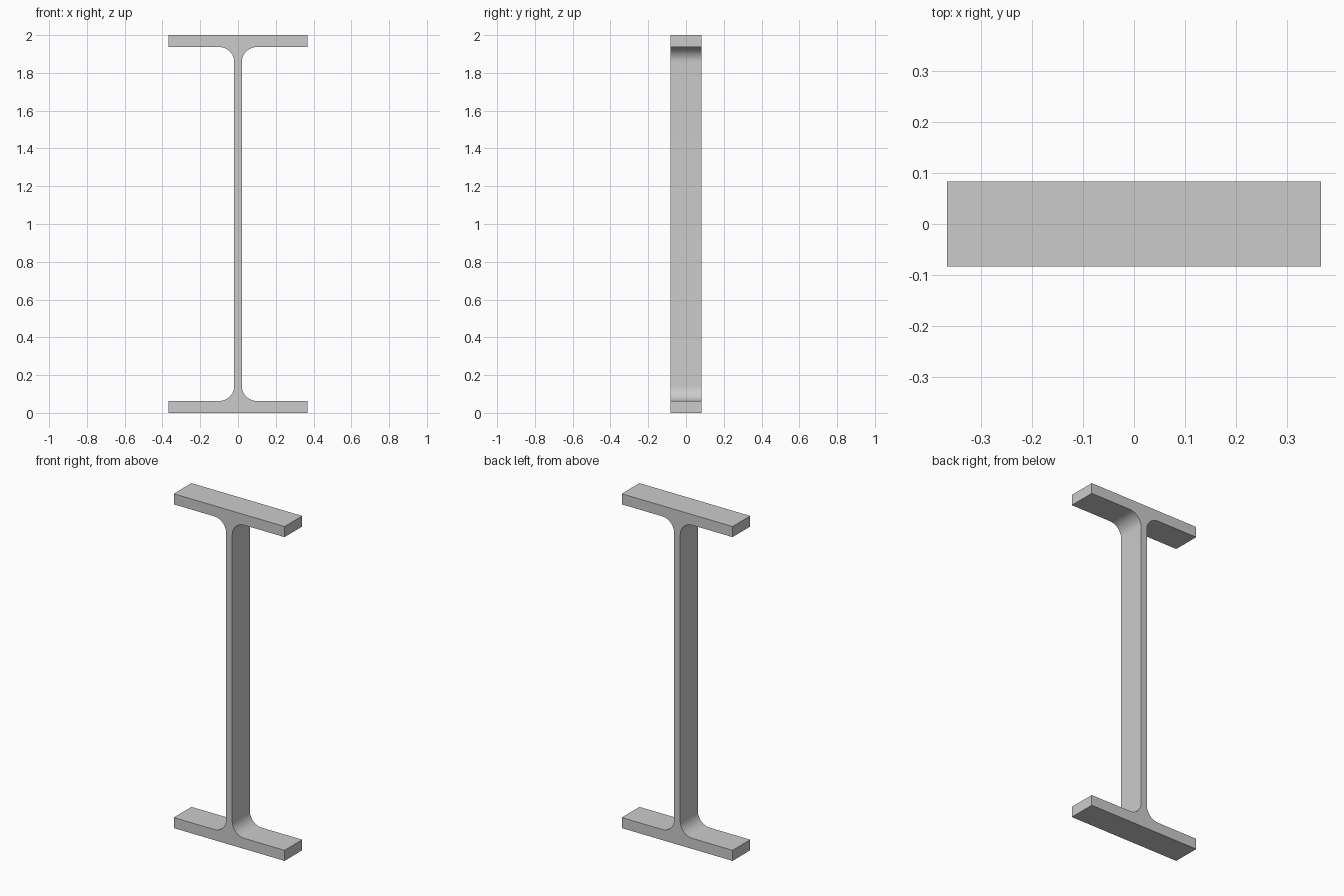
import bpy, bmesh
from math import sin, cos, pi, radians

if "Cube" in bpy.data.objects:
    bpy.data.objects.remove(bpy.data.objects["Cube"])

HALF_W, HALF_D, HEIGHT = 0.3667, 0.0833, 2.0
FLANGE, WEB, R = 0.0633, 0.02, 0.08   # flange thickness, half web, fillet radius
STEPS = 16

# Lower right quarter of the profile: flange edge, then fillet up to the web
quarter = [(HALF_W, 0.0), (HALF_W, FLANGE)]
for i in range(STEPS + 1):
    a = pi / 2 * i / STEPS
    quarter.append((WEB + R - R * sin(a), FLANGE + R - R * cos(a)))

# Mirror it to the top, then to the left side
right = quarter + [(x, HEIGHT - z) for x, z in reversed(quarter)]
profile = right + [(-x, z) for x, z in reversed(right)]

# Extrude the closed profile along y
bm = bmesh.new()
face = bm.faces.new([bm.verts.new((x, -HALF_D, z)) for x, z in profile])
extruded = bmesh.ops.extrude_face_region(bm, geom=[face], use_keep_orig=True)
verts = [v for v in extruded["geom"] if isinstance(v, bmesh.types.BMVert)]
bmesh.ops.translate(bm, verts=verts, vec=(0, 2 * HALF_D, 0))
bmesh.ops.recalc_face_normals(bm, faces=bm.faces)
mesh = bpy.data.meshes.new("i_beam")
bm.to_mesh(mesh)
bm.free()

beam = bpy.data.objects.new("i_beam", mesh)
bpy.context.collection.objects.link(beam)

# Smooth fillets, sharp edges
bpy.context.view_layer.objects.active = beam
beam.select_set(True)
bpy.ops.object.shade_smooth_by_angle(angle=radians(30))
